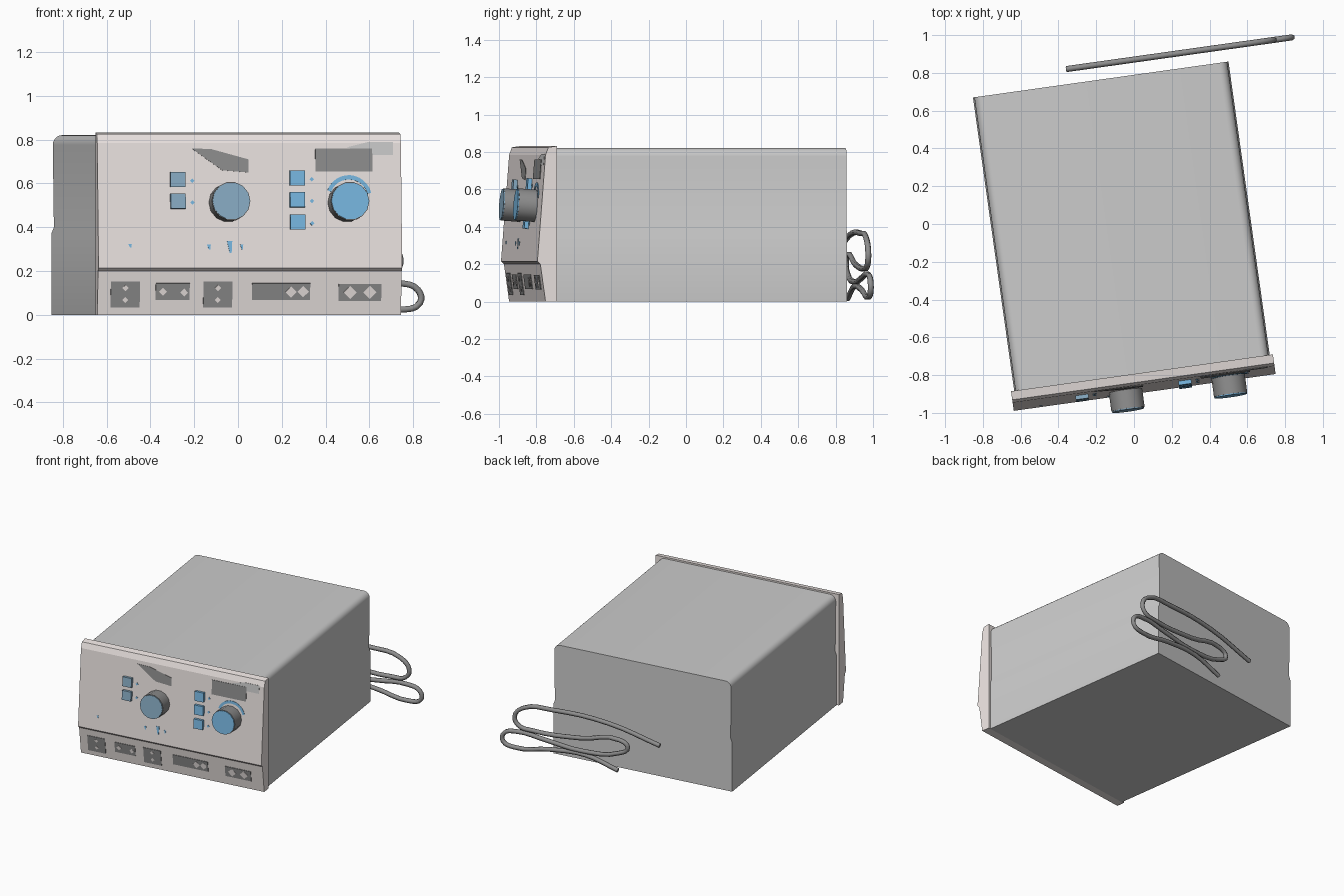
import bpy, bmesh
from math import radians, sin, cos, pi
from mathutils import Matrix, Vector

if "Cube" in bpy.data.objects:
    bpy.data.objects.remove(bpy.data.objects["Cube"])

ROT = Matrix.Rotation(radians(8), 4, 'Z')   # whole unit is turned a little


def material(name, r, g, b):
    m = bpy.data.materials.new(name)
    m.diffuse_color = (r, g, b, 1)
    m.use_nodes = True
    m.node_tree.nodes["Principled BSDF"].inputs["Base Color"].default_value = m.diffuse_color
    return m


BEIGE = material("beige", 0.84, 0.78, 0.76)
DARK = material("dark_grey", 0.27, 0.27, 0.27)
PALE = material("pale_grey", 0.62, 0.63, 0.62)
BLUE = material("blue", 0.19, 0.48, 0.76)
DULL = material("dull_blue", 0.25, 0.42, 0.56)


def prism(name, a, b, mat=None, smooth=False):
    """Solid between two matching rings of local points."""
    bm = bmesh.new()
    va = [bm.verts.new(p) for p in a]
    vb = [bm.verts.new(p) for p in b]
    bm.faces.new(va)
    bm.faces.new(vb[::-1])
    n = len(va)
    for i in range(n):
        j = (i + 1) % n
        bm.faces.new((va[j], va[i], vb[i], vb[j]))
    bmesh.ops.recalc_face_normals(bm, faces=bm.faces)
    me = bpy.data.meshes.new(name)
    bm.to_mesh(me)
    bm.free()
    ob = bpy.data.objects.new(name, me)
    bpy.context.collection.objects.link(ob)
    ob.matrix_world = ROT
    if mat:
        me.materials.append(mat)
    if smooth:
        bpy.ops.object.select_all(action='DESELECT')
        ob.select_set(True)
        bpy.context.view_layer.objects.active = ob
        bpy.ops.object.shade_smooth_by_angle(angle=radians(35))
    return ob


def on_panel(name, pts, d0, d1, mat, smooth=False):
    """Raise a front-view outline (x, z) off the sloping panel face."""
    upper = sum(p[1] for p in pts) / len(pts) > 0.21
    nrm = Vector((0, -1, 0.0786 if upper else -0.137)).normalized()

    def base(p):
        y = -0.891 + (p[1] - 0.215) * 0.0786 if upper else -0.847 - 0.137 * p[1]
        return Vector(((p[0] - 0.121) / 0.99, y, p[1]))
    return prism(name, [base(p) + nrm * d0 for p in pts],
                 [base(p) + nrm * d1 for p in pts], mat, smooth)


def rect(x0, x1, z0, z1):
    return [(x0, z0), (x1, z0), (x1, z1), (x0, z1)]


def disc(x, z, r, n):
    return [(x + r * cos(2 * pi * i / n), z + r * sin(2 * pi * i / n)) for i in range(n)]


# case: wider lower shell, rounded top edges
right = [(0.615, 0), (0.615, 0.37), (0.603, 0.40)]
right += [(0.563 + 0.045 * cos(t * pi / 10), 0.776 + 0.045 * sin(t * pi / 10)) for t in range(6)]
cx = -0.068
outline = right + [(2 * cx - x, z) for x, z in reversed(right)]
prism("case", [(x, -0.79, z) for x, z in outline], [(x, 0.782, z) for x, z in outline], None, True)

# front panel with sloping upper face and tucked-in lower strip
side = [(-0.786, 0), (-0.847, 0), (-0.875, 0.2), (-0.891, 0.215),
        (-0.847, 0.785), (-0.832, 0.825), (-0.786, 0.832)]
prism("front_panel", [(-0.768, y, z) for y, z in side], [(0.632, y, z) for y, z in side], BEIGE)

# display windows
on_panel("left_display", [(-0.21, 0.76), (-0.07, 0.66), (0.05, 0.65), (0.05, 0.71), (-0.12, 0.757)],
         -0.01, 0.003, DARK)
on_panel("right_display", rect(0.355, 0.615, 0.655, 0.76), -0.01, 0.004, DARK)
on_panel("display_glare", [(0.50, 0.765), (0.62, 0.73), (0.71, 0.73), (0.71, 0.79), (0.60, 0.79)],
         -0.01, 0.002, PALE)

# knobs with coloured caps
for name, x, cap in (("left_knob", -0.045, DULL), ("right_knob", 0.498, BLUE)):
    on_panel(name, disc(x, 0.512, 0.088, 14), -0.01, 0.1, DARK, True)
    on_panel(name + "_cap", disc(x, 0.512, 0.085, 14), 0.09, 0.106, cap)

# scale arc round the right knob
arc = [radians(15 + 12 * i) for i in range(13)]
on_panel("knob_scale", [(0.507 + 0.105 * cos(t), 0.53 + 0.108 * sin(t)) for t in arc] +
         [(0.507 + 0.088 * cos(t), 0.53 + 0.088 * sin(t)) for t in reversed(arc)],
         -0.01, 0.004, BLUE)

# push buttons and their indicator lamps
for x, z, m in ((-0.275, 0.617, DULL), (-0.275, 0.518, DULL),
                (0.27, 0.624, BLUE), (0.27, 0.525, BLUE), (0.27, 0.423, BLUE)):
    on_panel("button", rect(x - 0.034, x + 0.034, z - 0.034, z + 0.034), -0.01, 0.022, m)
    on_panel("lamp", disc(x + 0.067, z - 0.005, 0.01, 4), -0.01, 0.004, BLUE)

# small panel marks
for x, z, w, h in ((-0.495, 0.315, 0.008, 0.008), (-0.135, 0.31, 0.009, 0.011),
                   (-0.04, 0.31, 0.012, 0.028), (0.015, 0.31, 0.007, 0.011)):
    on_panel("mark", [(x - w, z + h), (x, z - h), (x + w * 0.7, z - h), (x + w, z + h)],
             -0.01, 0.003, BLUE)

# sockets along the lower strip, each with pale openings
sockets = (((-0.58, -0.447, 0.035, 0.152), ((0, 0.03), (0, -0.025)), 0.014),
           ((-0.375, -0.22, 0.068, 0.145), ((-0.045, 0.0), (0.052, -0.004)), 0.018),
           ((-0.157, -0.025, 0.035, 0.152), ((0, 0.03), (0, -0.025)), 0.014),
           ((0.065, 0.33, 0.068, 0.145), ((0.045, -0.002), (0.1, 0.0)), 0.026),
           ((0.46, 0.655, 0.065, 0.142), ((-0.045, 0.0), (0.045, 0.0)), 0.03))
for (x0, x1, z0, z1), holes, r in sockets:
    on_panel("socket", rect(x0, x1, z0, z1), -0.01, 0.004, DARK)
    for hx, hz in holes:
        on_panel("socket_opening", disc((x0 + x1) / 2 + hx, (z0 + z1) / 2 + hz, r, 4),
                 -0.01, 0.006, BEIGE)

# looped cable hanging behind the case
path = [(-0.24, 0.27), (0.15, 0.355), (0.58, 0.365), (0.80, 0.335), (0.87, 0.255), (0.84, 0.195),
        (0.74, 0.178), (0.36, 0.20), (0.07, 0.248), (0.005, 0.205), (0.07, 0.15), (0.36, 0.105),
        (0.62, 0.127), (0.86, 0.145), (0.95, 0.115), (0.96, 0.055), (0.87, 0.024), (0.60, 0.065),
        (0.325, 0.08), (0.08, 0.017)]
cu = bpy.data.curves.new("cable", 'CURVE')
cu.dimensions = '3D'
cu.bevel_depth = 0.016
cu.bevel_resolution = 1
cu.resolution_u = 4
cu.use_fill_caps = True
sp = cu.splines.new('BEZIER')
sp.bezier_points.add(len(path) - 1)
for bp, (x, z) in zip(sp.bezier_points, path):
    bp.co = (x, 0.862, z)
    bp.handle_left_type = bp.handle_right_type = 'AUTO'
cable = bpy.data.objects.new("cable", cu)
bpy.context.collection.objects.link(cable)
cable.matrix_world = ROT
cu.materials.append(DARK)
